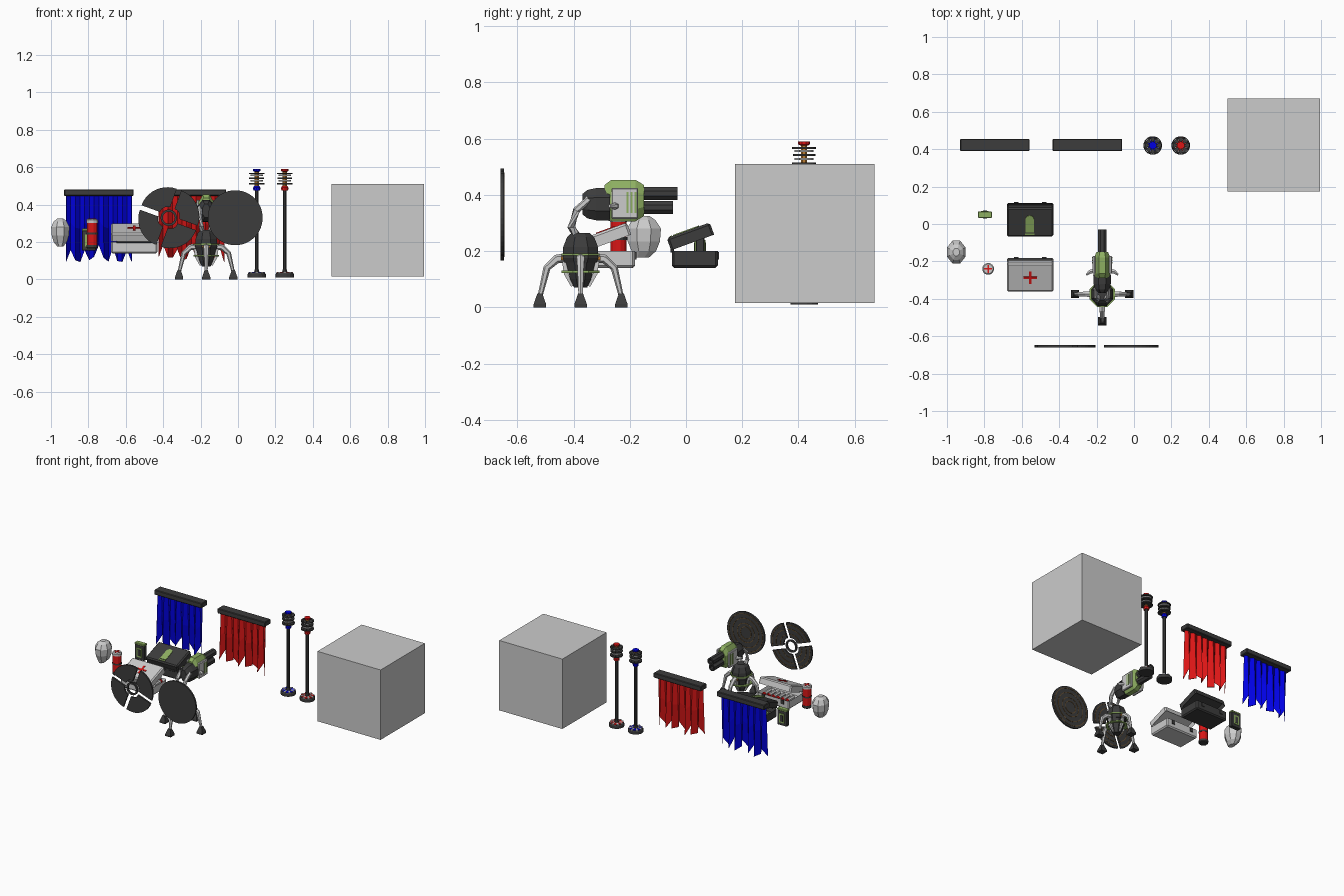
import bpy, bmesh, random
from math import sin, cos, pi, radians
from mathutils import Vector, Matrix, Euler

if "Cube" in bpy.data.objects:
    bpy.data.objects.remove(bpy.data.objects["Cube"])

random.seed(4)

def material(name, r, g, b):
    m = bpy.data.materials.new(name)
    m.diffuse_color = (r, g, b, 1)
    m.use_nodes = True
    m.node_tree.nodes["Principled BSDF"].inputs["Base Color"].default_value = m.diffuse_color
    return m

DARK = material("dark", .045, .045, .045)
BLUE = material("blue", 0, 0, .75)
RED = material("red", .7, .008, .008)
GREEN = material("green", .27, .43, .12)
ORANGE = material("orange", .5, .2, .03)
BROWN = material("brown", .16, .09, .03)
GREY = None
ALONG_Y = (-pi / 2, 0, 0)

def finish(name, bm, mat, loc=(0, 0, 0), rot=(0, 0, 0)):
    bmesh.ops.recalc_face_normals(bm, faces=bm.faces)
    me = bpy.data.meshes.new(name)
    bm.to_mesh(me)
    bm.free()
    ob = bpy.data.objects.new(name, me)
    bpy.context.collection.objects.link(ob)
    ob.location, ob.rotation_euler = loc, rot
    if mat:
        me.materials.append(mat)
    return ob

def skin(bm, rings, closed=False):
    pairs = list(zip(rings, rings[1:])) + ([(rings[-1], rings[0])] if closed else [])
    for a, b in pairs:
        for i in range(len(a)):
            j = (i + 1) % len(a)
            bm.faces.new((a[i], a[j], b[j], b[i]))
    if not closed:
        bm.faces.new(rings[0])
        bm.faces.new(rings[-1])

def loft(name, secs, n, mat, loc=(0, 0, 0), rot=(0, 0, 0)):
    """Stack of n-sided rings; section = (height, rx[, ry[, cy]])"""
    bm, rings = bmesh.new(), []
    for s in secs:
        h, rx = s[:2]
        ry = s[2] if len(s) > 2 else rx
        cy = s[3] if len(s) > 3 else 0
        rings.append([bm.verts.new((rx * cos((i + .5) * 2 * pi / n), cy + ry * sin((i + .5) * 2 * pi / n), h))
                      for i in range(n)])
    skin(bm, rings)
    return finish(name, bm, mat, loc, rot)

def tube(name, pts, radii, mat, n=6, loc=(0, 0, 0), rot=(0, 0, 0)):
    bm, rings = bmesh.new(), []
    pts = [Vector(p) for p in pts]
    for k, p in enumerate(pts):
        t = (pts[min(k + 1, len(pts) - 1)] - pts[max(k - 1, 0)]).normalized()
        side = Vector((0, 0, 1)).cross(t).normalized()
        up = t.cross(side)
        rings.append([bm.verts.new(p + radii[k] * (side * cos((i + .5) * 2 * pi / n) + up * sin((i + .5) * 2 * pi / n)))
                      for i in range(n)])
    skin(bm, rings)
    return finish(name, bm, mat, loc, rot)

def box(name, lo, hi, mat=GREY, bevel=0, loc=(0, 0, 0), rot=(0, 0, 0), cavity=0):
    """Box between corners; cavity hollows it from the top (+) or bottom (-)"""
    lo, hi = Vector(lo), Vector(hi)
    bm = bmesh.new()
    bmesh.ops.create_cube(bm, size=1, matrix=Matrix.Translation((lo + hi) / 2) @ Matrix.Diagonal((*(hi - lo), 1)))
    if bevel:
        ed = [e for e in bm.edges if abs((e.verts[0].co - e.verts[1].co).z) > 1e-6 or
              (cavity and all((v.co.z - (lo.z + hi.z) / 2) * cavity < 0 for v in e.verts))]
        bmesh.ops.bevel(bm, geom=ed if cavity else bm.edges[:], offset=bevel, segments=1, affect='EDGES')
    if cavity:
        f = max(bm.faces, key=lambda f: f.calc_center_median().z * (1 if cavity > 0 else -1))
        bmesh.ops.inset_region(bm, faces=[f], thickness=.01)
        bmesh.ops.translate(bm, verts=f.verts, vec=(0, 0, -cavity))
    return finish(name, bm, mat, loc, rot)

def sector(name, r0, r1, a0, a1, thick, mat, loc=(0, 0, 0), rot=(0, 0, 0), n=12):
    """Annular plate between two angles in degrees"""
    full = a1 - a0 >= 360
    bm, rings = bmesh.new(), []
    for k in range(n if full else n + 1):
        a = radians(a0 + (a1 - a0) * k / n)
        rings.append([bm.verts.new((r * cos(a), r * sin(a), z)) for r, z in ((r0, 0), (r1, 0), (r1, thick), (r0, thick))])
    skin(bm, rings, full)
    return finish(name, bm, mat, loc, rot)

# Large plain block
box("block", (.5, .175, .015), (.995, .67, .51))

# Hanging banners with folded, ragged cloth
def banner(label, x0, mat):
    box(label + "_banner_bar", (x0, .39, .447), (x0 + .372, .455, .482), DARK, .004)
    n = 14
    bm, rows = bmesh.new(), []
    ends = [.1 + (.065 if i % 3 == 1 else 0) + random.uniform(-.012, .025) for i in range(n + 1)]
    for t in (0, .5, 1):
        rows.append([bm.verts.new((x0 + .01 + .352 * i / n, .422 + (.008 + .018 * t) * (1 if i % 2 else -1) * (1, .5, .8)[i % 3],
                                   .45 + (ends[i] - .45) * t)) for i in range(n + 1)])
    for a, b in zip(rows, rows[1:]):
        for i in range(n):
            bm.faces.new((a[i], a[i + 1], b[i + 1], b[i]))
    cloth = finish(label + "_banner_cloth", bm, mat)
    s = cloth.modifiers.new("thickness", 'SOLIDIFY')
    s.thickness = .003

banner("blue", -.93, BLUE)
banner("red", -.435, RED)

# Signal posts with stacked discs
def post(label, x, mat):
    at = (x, .42, 0)
    loft(label + "_post_base", [(.01, .05), (.028, .05), (.034, .046)], 16, DARK, at)
    loft(label + "_post_base_top", [(.03, .043), (.038, .041)], 16, mat, at)
    for k in range(8):
        sector(label + "_post_base_spoke", .016, .045, k * 45 - 9, k * 45 + 9, .006, GREY, (x, .42, .034), n=2)
    loft(label + "_post_pole", [(.03, .018), (.055, .011), (.48, .011)], 8, DARK, at)
    loft(label + "_post_collar", [(.475, .018), (.482, .02), (.492, .02), (.5, .014)], 10, mat, at)
    loft(label + "_post_core", [(.49, .012), (.58, .012)], 8, ORANGE, at)
    for z, r, m in ((.508, .042, DARK), (.524, .034, GREY), (.538, .04, DARK), (.553, .034, GREY), (.563, .042, DARK)):
        for k in range(8):
            sector(label + "_post_fin", .012, r, k * 45 - 18, k * 45 + 18, .007, m, (x, .42, z), n=3)
        sector(label + "_post_fin_ring", r - .006, r, 0, 360, .007, m, (x, .42, z), n=16)
    loft(label + "_post_cap", [(.575, .012), (.58, .021), (.59, .021)], 10, mat, at)

post("blue", .1, BLUE)
post("red", .25, RED)

# Half-open cases, hinged at the front
def case(label, y0, mat):
    x0, x1, d = -.68, -.43, .163
    hinge, tilt = (0, y0 - .003, .203), (radians(20), 0, 0)
    box(label + "_case_base", (x0, y0, .14), (x1, y0 + d, .2), mat, .008, cavity=.03)
    box(label + "_case_lid", (x0, 0, 0), (x1, d, .046), mat, .008, hinge, tilt, cavity=-.025)
    box(label + "_case_hinge", (x0 + .03, y0 - .006, .195), (x1 - .03, y0 + .008, .207), DARK, .002)
    for x in (x0 + .05, x1 - .05):
        box(label + "_case_latch", (x - .012, y0 + d - .002, .17), (x + .012, y0 + d + .005, .197), DARK)
    return hinge, tilt

h, t = case("medical", -.345, GREY)
for a, b in ((.036, .006), (.006, .036)):
    box("medical_lid_cross", (-.555 - a, .082 - b, .044), (-.555 + a, .082 + b, .049), RED, 0, h, t)
for k in range(6):
    x = -.645 + k * .036
    loft("vial", [(-.28, .014), (-.215, .014)], 8, GREY, (x, 0, .185), ALONG_Y)
    loft("vial_cap", [(-.215, .014), (-.198, .012)], 8, RED, (x, 0, .185), ALONG_Y)
h, t = case("ammunition", -.05, DARK)
box("ammunition_lid_mark", (-.58, .025, .044), (-.535, .1, .049), GREEN, 0, h, t)
hv = Vector(h) + Euler(t).to_matrix() @ Vector((-.5575, .1, .044))
sector("ammunition_lid_mark_tip", .001, .0225, 0, 180, .005, GREEN, hv, t, 6)
box("ammunition_lid_mark_foot", (-.582, .012, .044), (-.533, .02, .049), GREEN, 0, h, t)
for k in range(6):
    loft("cartridge", [(.01, .012), (.06, .012), (.085, .004)], 8, GREEN, (-.645 + k * .036, 0, .183), ALONG_Y)

# Red canister with cross on its lid
loft("canister_body", [(.18, .029), (.31, .029)], 12, RED, (-.78, -.24, 0))
loft("canister_foot", [(.165, .027), (.17, .031), (.185, .031)], 12, DARK, (-.78, -.24, 0))
loft("canister_lid", [(.303, .032), (.318, .032), (.324, .026)], 12, GREY, (-.78, -.24, 0))
sector("canister_band", .028, .031, 0, 360, .01, DARK, (-.78, -.24, .24))
for a, b in ((.022, .004), (.004, .022)):
    box("canister_cross", (-.78 - a, -.24 - b, .322), (-.78 + a, -.24 + b, .326), RED)

# Magazine
box("magazine_body", (-.835, .035, .155), (-.76, .065, .262), DARK, .003)
box("magazine_top", (-.835, .033, .258), (-.76, .067, .272), GREEN, .003)
box("magazine_panel", (-.818, .031, .175), (-.777, .069, .24), GREEN)
box("magazine_window", (-.808, .029, .185), (-.787, .071, .23), DARK)

# Faceted helmet
loft("helmet", [(.177, .018, .03, -.01), (.2, .038, .047), (.235, .05, .062), (.28, .053, .066),
                (.31, .038, .045), (.325, .018, .022)], 8, GREY, (-.95, -.15, 0))

# Split shield disc and closed shield disc
FLAT = (pi / 2, 0, 0)
for k in range(4):
    mid = radians(115 + 90 * k)
    c = (-.37 + .018 * cos(mid), -.648, .33 + .018 * sin(mid))
    sector("split_disc_quarter", .042, .147, 70 + 90 * k, 160 + 90 * k, .012, DARK, c, FLAT, 10)
    for r in (.065, .1, .13):
        sector("split_disc_groove", r, r + .004, 72 + 90 * k, 158 + 90 * k, .004, BROWN, (c[0], -.646, c[2]), FLAT, 10)
sector("split_disc_hub", .032, .044, 0, 360, .012, DARK, (-.37, -.648, .33), FLAT, 20)
loft("closed_disc", [(0, .147), (.012, .147)], 40, DARK, (-.015, -.648, .33), FLAT)
for r in (.04, .065, .1, .13):
    sector("closed_disc_groove", r, r + .004, 0, 360, .004, BROWN, (-.015, -.646, .33), FLAT, 40)

# Walker turret: body and four legs
BX, BY = -.17, -.375
loft("turret_belly", [(.07, .025), (.1, .04), (.165, .058)], 8, DARK, (BX, BY, 0))
loft("turret_dome", [(.16, .058, .062), (.175, .064, .068), (.215, .062, .067), (.25, .048, .052), (.265, .03, .034)],
     8, DARK, (BX, BY, 0))
for z in (.123, .184):
    sector("turret_ring", .055, .073, 22.5, 382.5, .008, GREEN, (BX, BY, z), n=8)
box("turret_light", (BX - .02, BY - .07, .168), (BX + .02, BY + .07, .18), ORANGE)
for k in range(4):
    rot = (0, 0, k * pi / 2)
    tube("turret_leg", [(.035, 0, .178), (.085, 0, .172), (.12, 0, .14), (.143, 0, .045)], [.017, .016, .013, .009],
         GREY, 6, (BX, BY, 0), rot)
    tube("turret_belly_rib", [(.058, 0, .17), (.052, 0, .12), (.03, 0, .075)], [.012, .011, .006], GREY, 4, (BX, BY, 0), rot)
    a = k * pi / 2
    loft("turret_foot", [(0, .031), (.012, .031), (.04, .017), (.05, .012)], 4, DARK,
         (BX + .145 * cos(a), BY + .145 * sin(a), 0))

# Turret neck, head and guns pointing backwards
for s in (-1, 1):
    tube("turret_neck", [(BX + s * .02, -.385, .25), (BX + s * .026, -.408, .285), (BX + s * .032, -.39, .345),
                         (BX + s * .035, -.345, .385)], [.014, .014, .013, .012], GREY)
    tube("turret_side_fin", [(BX + s * .04, -.25, .36), (BX + s * .065, -.255, .36), (BX + s * .085, -.272, .36)],
         [.014, .012, .006], GREY)
    x = BX + s * .044
    box("turret_side_plate", (x - .008, -.265, .315), (x + .008, -.17, .425), GREY, .004)
    for k in range(3):
        box("turret_side_slat", (x - .011, -.212 + k * .014, .335), (x + .011, -.204 + k * .014, .41), GREEN)
loft("turret_head_rear", [(-.368, .022, .04), (-.35, .042, .055), (-.32, .05, .062), (-.27, .052, .064)], 8, DARK,
     (BX, 0, .367), ALONG_Y)
loft("turret_head_shell", [(-.29, .036, .06), (-.265, .046, .08), (-.18, .046, .08), (-.15, .034, .06)], 8, GREEN,
     (BX, 0, .38), ALONG_Y)
for name, z, end in (("upper", .405, -.03), ("lower", .355, -.046)):
    loft("turret_barrel_" + name, [(-.17, .025), (end, .025), (end, .016), (end - .03, .016)], 8, DARK, (BX, 0, z), ALONG_Y)
